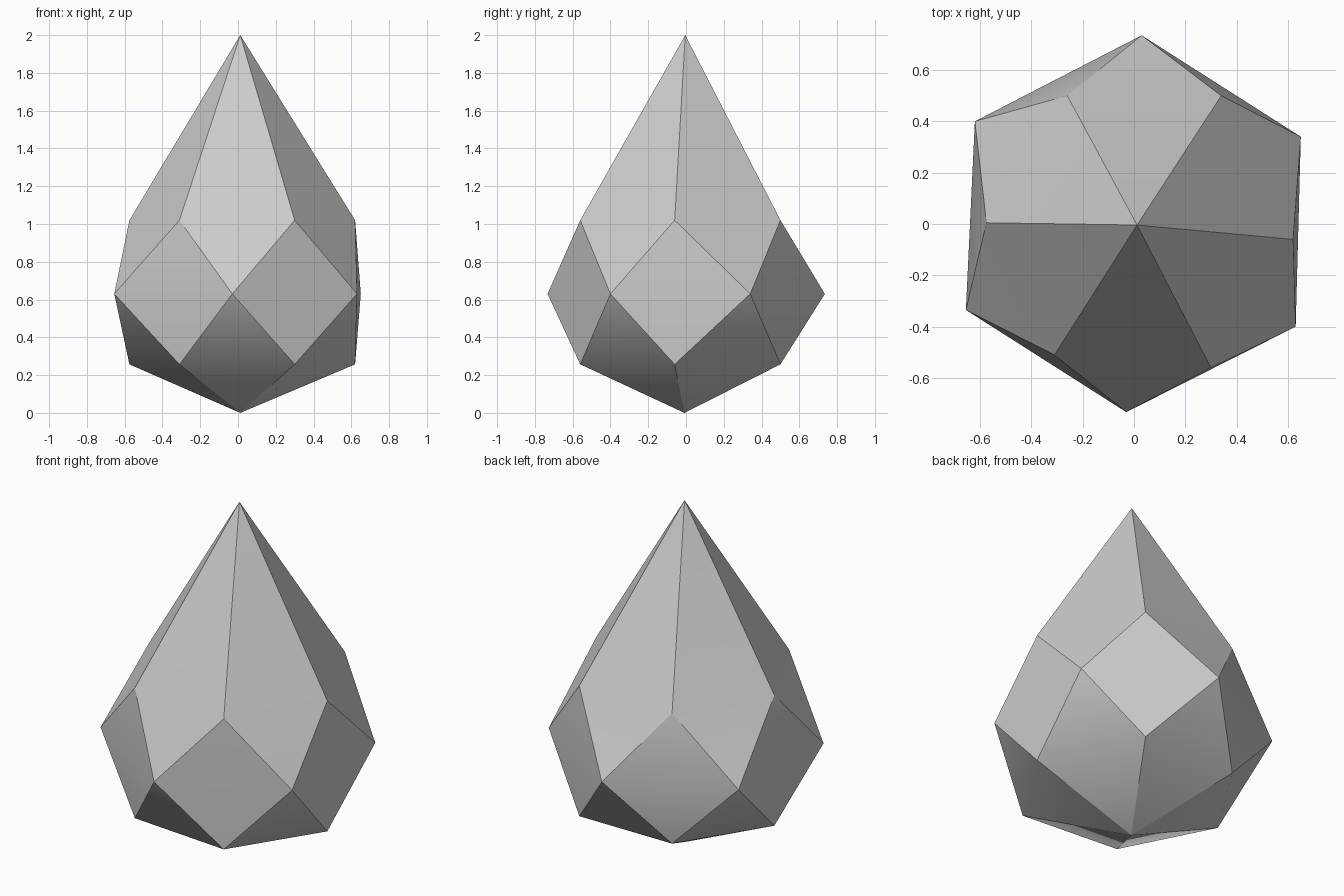
import bpy, bmesh

if "Cube" in bpy.data.objects:
    bpy.data.objects.remove(bpy.data.objects["Cube"])

# Plan outlines: inner hexagon (used at two heights) and the offset girdle hexagon
INNER = [(0.62, -0.06), (0.34, 0.5), (-0.26, 0.5), (-0.575, 0.005), (-0.31, -0.51), (0.30, -0.56)]
GIRDLE = [(0.65, 0.34), (0.03, 0.735), (-0.62, 0.40), (-0.655, -0.335), (-0.03, -0.733), (0.63, -0.40)]

bm = bmesh.new()


def ring(points, z):
    return [bm.verts.new((x, y, z)) for x, y in points]


upper = ring(INNER, 1.02)
girdle = ring(GIRDLE, 0.63)
lower = ring(INNER, 0.257)
apex = bm.verts.new((0.012, -0.004, 2.0))
base = bm.verts.new((0.012, -0.008, 0.0))
folds = []


def facet(a, b, c, d):
    """Four-sided facet, folded softly along b-d."""
    bm.faces.new((a, b, d))
    bm.faces.new((b, c, d))
    folds.append((b, d))


for i in range(6):
    j = (i + 1) % 6
    facet(apex, upper[i], girdle[i], upper[j])            # tall crown facet
    facet(upper[i], girdle[i - 1], lower[i], girdle[i])   # waist diamond
    facet(base, lower[j], girdle[i], lower[i])            # bottom facet

# Facet outlines stay sharp, folds inside a facet are smooth
bmesh.ops.recalc_face_normals(bm, faces=bm.faces[:])
for e in bm.edges:
    e.smooth = False
for pair in folds:
    bm.edges.get(pair).smooth = True
for f in bm.faces:
    f.smooth = True

mesh = bpy.data.meshes.new("faceted_drop")
bm.to_mesh(mesh)
bm.free()
obj = bpy.data.objects.new("faceted_drop", mesh)
bpy.context.collection.objects.link(obj)
